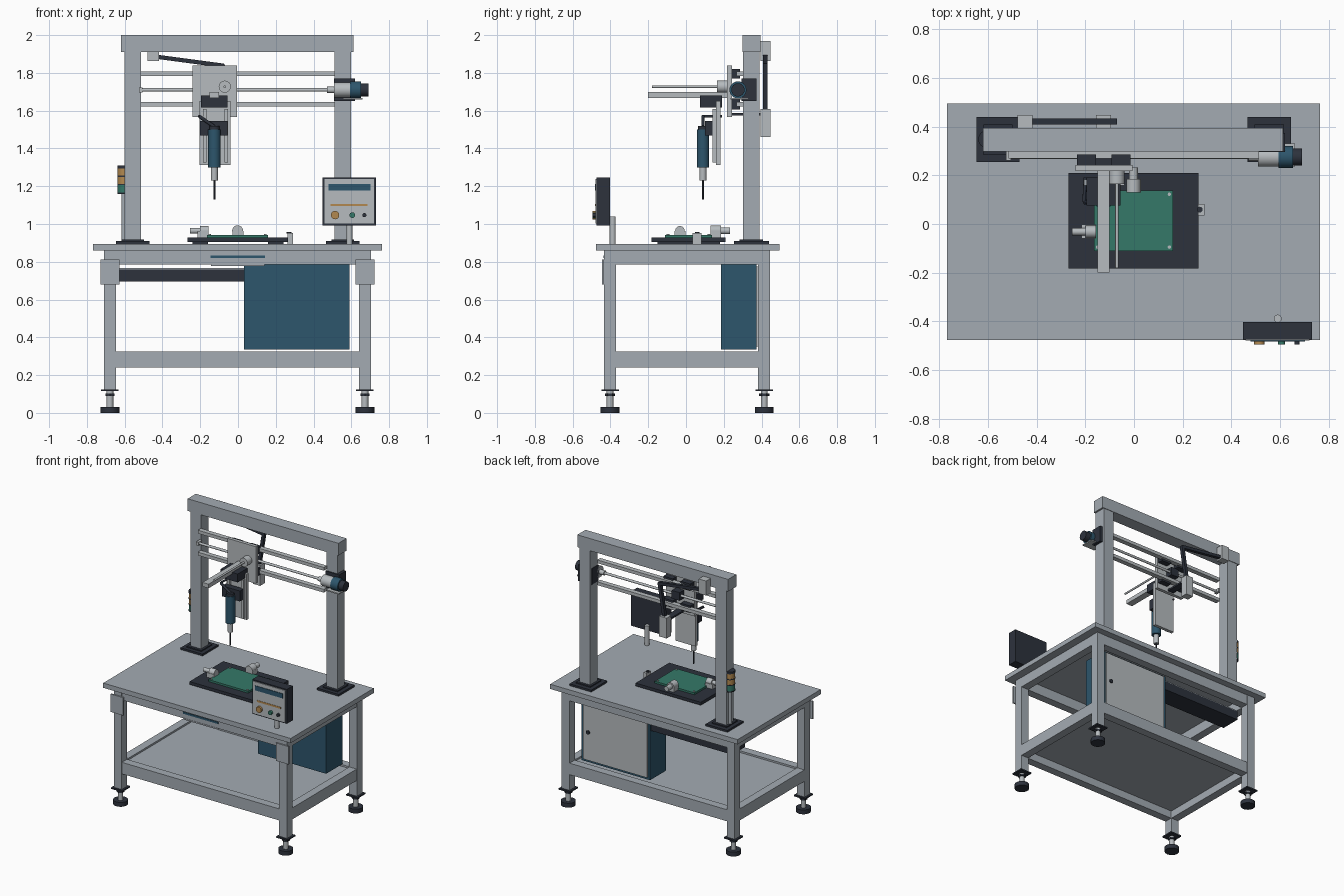
import bpy, math
from mathutils import Vector


def material(name, rgb):
    m = bpy.data.materials.new(name)
    m.diffuse_color = (*rgb, 1)
    return m


GREY = material("frame grey", (0.37, 0.41, 0.45))
SILVER = material("light silver", (0.47, 0.50, 0.52))
DARK = material("dark slate", (0.026, 0.032, 0.046))
BLUE = material("steel blue", (0.026, 0.092, 0.15))
GREEN = material("board green", (0.035, 0.19, 0.14))
ORANGE = material("amber", (0.45, 0.25, 0.08))


def finish(ob, name, mat):
    ob.name = ob.data.name = name
    ob.data.materials.append(mat)
    return ob


def box(name, x0, x1, y0, y1, z0, z1, mat=GREY):
    bpy.ops.mesh.primitive_cube_add(size=1)
    ob = bpy.context.object
    for v in ob.data.vertices:
        v.co = (x0 + (v.co.x + .5) * (x1 - x0), y0 + (v.co.y + .5) * (y1 - y0),
                z0 + (v.co.z + .5) * (z1 - z0))
    return finish(ob, name, mat)


def rod(name, a, b, r, mat=GREY, sides=24):
    a, b = Vector(a), Vector(b)
    bpy.ops.mesh.primitive_cylinder_add(vertices=sides, radius=r, depth=(b - a).length,
                                        location=(a + b) / 2,
                                        rotation=(b - a).to_track_quat('Z', 'Y').to_euler())
    ob = finish(bpy.context.object, name, mat)
    bpy.ops.object.shade_smooth_by_angle(angle=math.radians(35))
    return ob


def bar(name, a, b, w, d, mat):
    """Square bar between two points in one xz plane."""
    a, b = Vector(a), Vector(b)
    ob = box(name, -(b - a).length / 2, (b - a).length / 2, -d / 2, d / 2, -w / 2, w / 2, mat)
    ob.location = (a + b) / 2
    ob.rotation_euler.y = -math.atan2(b.z - a.z, b.x - a.x)
    return ob


# Table top, legs and levelling feet
box("table_top", -.768, .763, -.476, .495, .86, .895)
for x in (-.678, .672):
    for y in (-.402, .414):
        box("leg", x - .032, x + .032, y - .032, y + .032, .125, .86)
        box("foot_plate", x - .046, x + .046, y - .046, y + .046, .115, .125, DARK)
        rod("foot_stud", (x, y, .03), (x, y, .115), .018, SILVER)
        rod("foot_nut", (x, y, .09), (x, y, .102), .027, DARK, 6)
        rod("foot_pad", (x, y, 0), (x, y, .032), .05, DARK)
    box("corner_plate", x - .051, x + .051, -.444, -.434, .68, .812)
    # Side rails at both levels
    for z0, z1 in ((.785, .86), (.24, .325)):
        box("side_rail", x - .03, x + .03, -.37, .382, z0, z1)
for y in (-.402, .414):
    for z0, z1 in ((.785, .86), (.24, .325)):
        box("long_rail", -.646, .64, y - .03, y + .03, z0, z1)
box("lower_shelf", -.65, .645, -.375, .387, .297, .312)

# Apron light strip and slim drawer
box("apron_strip", -.145, .143, -.436, -.43, .82, .834, BLUE)
box("slim_drawer", -.143, .14, -.434, -.38, .777, .787)

# Electrical cabinet, rear door and cable tray
box("cabinet", .032, .59, .186, .374, .335, .785, BLUE)
box("cabinet_door", .05, .572, .373, .384, .352, .775, SILVER)
rod("door_lock", (.53, .382, .56), (.53, .392, .56), .014, DARK)
box("cable_tray", -.63, .032, .21, .36, .695, .76, DARK)
box("tray_lid", -.63, .032, .21, .36, .76, .766, GREY)

# Gantry frame
for x in (-.558, .555):
    box("post_base", x - .089, x + .089, .255, .44, .895, .909, DARK)
    box("post_collar", x - .06, x + .06, .283, .408, .909, .917, DARK)
    box("gantry_post", x - .044, x + .044, .303, .39, .917, 1.912)
box("gantry_beam", -.62, .612, .298, .394, 1.91, 2)

# Signal tower on the left post
tx, ty = -.602, .348
rod("signal_pole", (tx, ty, .917), (tx, ty, 1.17), .016, GREY)
for z0, z1, r, m in ((1.16, 1.167, .037, DARK), (1.167, 1.207, .035, GREEN),
                     (1.207, 1.213, .037, DARK), (1.213, 1.25, .035, ORANGE),
                     (1.25, 1.256, .037, DARK), (1.256, 1.294, .035, ORANGE),
                     (1.294, 1.31, .037, DARK)):
    rod("signal_lamp", (tx, ty, z0), (tx, ty, z1), r, m)

# Cross rails and lead screw
for z in (1.795, 1.633):
    box("cross_rail", -.516, .513, .268, .304, z - .012, z + .012, SILVER)
rod("lead_screw", (-.52, .275, 1.71), (.48, .275, 1.71), .009, SILVER)
box("screw_bearing", -.525, -.505, .26, .304, 1.697, 1.723, SILVER)

# Drive motor at the right end
rod("motor_coupling", (.47, .275, 1.71), (.51, .275, 1.71), .017, SILVER)
rod("motor_gearbox", (.508, .275, 1.71), (.592, .275, 1.71), .04, SILVER)
rod("motor_body", (.592, .275, 1.71), (.652, .275, 1.71), .045, BLUE)
rod("motor_cap", (.652, .275, 1.71), (.69, .275, 1.71), .035, DARK)
box("motor_bracket", .508, .62, .295, .374, 1.65, 1.77, DARK)
box("motor_shelf", .555, .66, .235, .33, 1.658, 1.667, SILVER)

# Cross carriage with slider blocks
box("carriage_plate", -.24, -.006, .218, .243, 1.567, 1.84, SILVER)
for x in (-.195, -.053):
    for z in (1.795, 1.633):
        box("slider_block", x - .039, x + .039, .243, .285, z - .026, z + .026, DARK)
box("screw_nut", -.155, -.09, .243, .295, 1.68, 1.74, DARK)

# Forward arm and its drive rod
box("forward_arm", -.15, -.1, -.2, .22, 1.668, 1.698, SILVER)
rod("arm_screw", (-.07, -.18, 1.727), (-.07, .2, 1.727), .007, SILVER)
rod("arm_screw_hub", (-.07, .165, 1.727), (-.07, .22, 1.727), .032, SILVER)
box("arm_slider", -.195, -.055, .075, .19, 1.618, 1.68, DARK)

# Vertical slide
box("slide_plate", -.205, -.04, .158, .182, 1.313, 1.65, SILVER)
for x in (-.177, -.063):
    box("slide_rail", x - .009, x + .009, .14, .158, 1.325, 1.61, SILVER)
box("spindle_mount", -.2, -.055, .1, .145, 1.468, 1.545, DARK)

# Spindle and tool
sx, sy = -.125, .09
rod("spindle_body", (sx, sy, 1.3), (sx, sy, 1.5), .033, BLUE)
rod("spindle_cap", (sx, sy, 1.5), (sx, sy, 1.52), .027, DARK)
rod("spindle_nose", (sx, sy, 1.23), (sx, sy, 1.3), .018, SILVER)
rod("tool_bit", (sx, sy, 1.13), (sx, sy, 1.23), .005, DARK, 12)
rod("spindle_cable", (sx, sy, 1.515), (-.205, sy, 1.57), .009, DARK, 12)
rod("spindle_cable_rear", (-.205, sy, 1.57), (-.2, .19, 1.57), .007, DARK, 12)

# Cable chain behind the beam
box("chain_anchor", -.478, -.417, .394, .448, 1.863, 1.97, SILVER)
bar("chain_link_upper", (-.45, .42, 1.888), (-.075, .42, 1.838), .022, .024, DARK)
bar("chain_link_lower", (-.08, .42, 1.845), (-.12, .42, 1.6), .022, .024, DARK)
box("chain_box", -.155, -.095, .394, .448, 1.46, 1.61, SILVER)
box("chain_bridge", -.15, -.1, .243, .4, 1.575, 1.588, DARK)

# Work fixture and board
box("fixture_plate", -.268, .265, -.183, .21, .906, .928, DARK)
for x in (-.2, .2):
    box("fixture_riser", x - .04, x + .04, -.15, .18, .895, .906, DARK)
box("work_board", -.165, .16, -.11, .137, .928, .942, GREEN)
for x in (-.15, .145):
    for y in (-.095, .122):
        rod("board_pin", (x, y, .94), (x, y, .947), .007, SILVER, 12)

# Fixture clamps
box("left_clamp_base", -.215, -.155, -.06, -.003, .928, .962, SILVER)
rod("left_clamp_body", (-.2, -.032, .964), (-.155, -.032, .964), .025, SILVER)
rod("left_clamp_knob", (-.255, -.032, .964), (-.2, -.032, .964), .015, SILVER)
box("rear_clamp_base", -.03, .028, .13, .185, .928, .962, SILVER)
rod("rear_clamp_body", (-.002, .13, .964), (-.002, .185, .964), .029, SILVER)
rod("rear_clamp_knob", (-.002, .185, .964), (-.002, .232, .964), .018, SILVER)
box("right_stop", .263, .29, .035, .083, .895, .952, SILVER)
rod("right_stop_pin", (.27, .059, .95), (.27, .059, .958), .012, DARK, 12)

# Operator panel
rod("panel_post", (.59, -.388, .895), (.59, -.388, 1.04), .016, SILVER)
box("panel_case", .448, .73, -.473, -.403, .993, 1.247, DARK)
box("panel_face", .457, .72, -.479, -.473, 1.002, 1.238, SILVER)
box("panel_display", .478, .702, -.483, -.479, 1.177, 1.211, BLUE)
box("panel_stripe", .49, .685, -.481, -.479, 1.094, 1.107, ORANGE)
for x, r, m in ((.514, .022, ORANGE), (.605, .015, GREEN), (.669, .011, DARK)):
    rod("panel_button", (x, -.478, 1.047), (x, -.495, 1.047), r, m)
